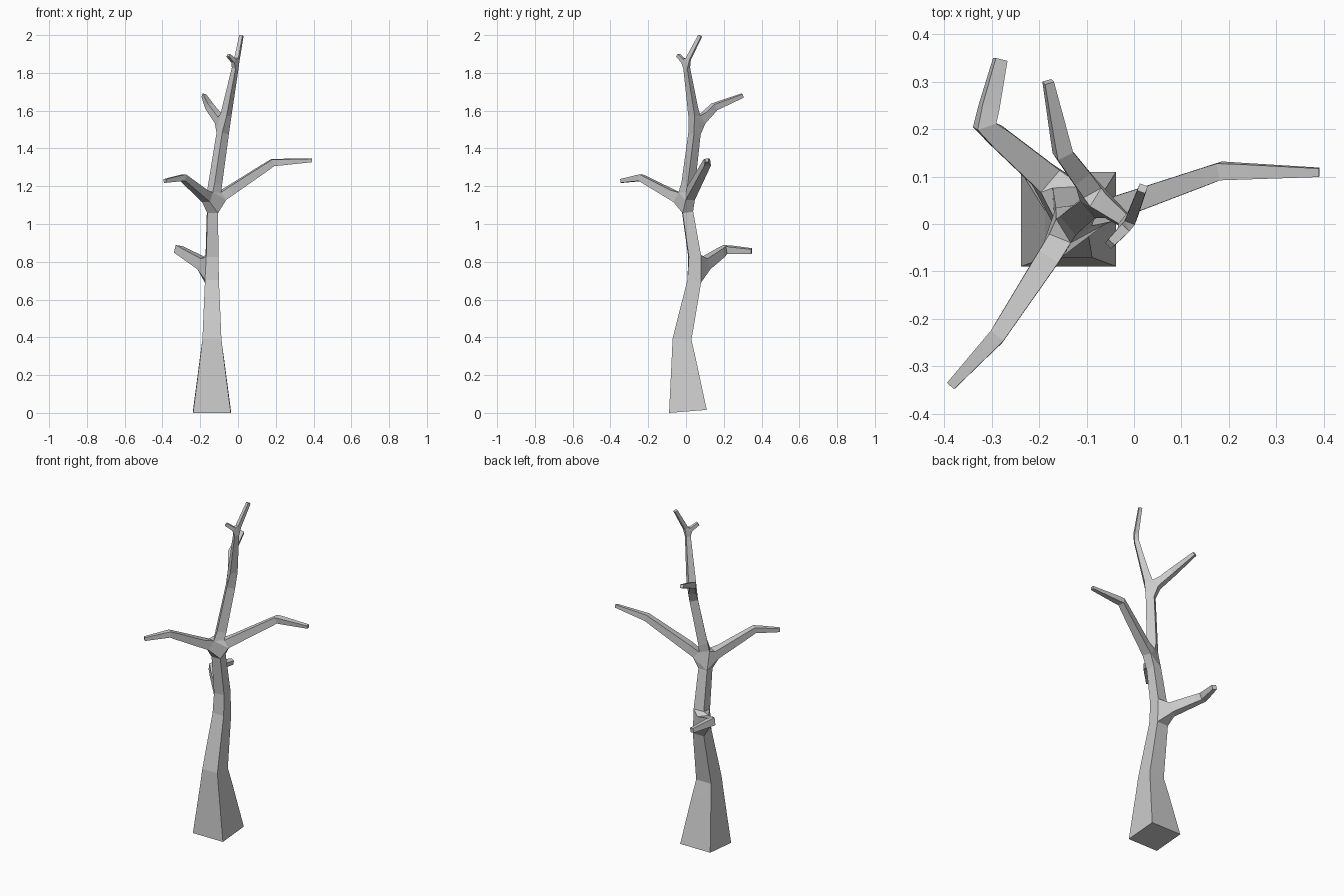
import bpy

if "Cube" in bpy.data.objects:
    bpy.data.objects.remove(bpy.data.objects["Cube"])

verts, edges, radii = [], [], []

def limb(start, points):
    """Add a chain of (x, y, z, radius) nodes after node index start; return their indices."""
    ids, prev = [], start
    for x, y, z, r in points:
        verts.append((x, y, z))
        radii.append(r)
        i = len(verts) - 1
        if prev is not None:
            edges.append((prev, i))
        ids.append(i)
        prev = i
    return ids

# Trunk: foot, bend, low fork, main fork, upper fork, crown fork, top tip
trunk = limb(None, [
    (-0.138, 0.01, 0.008, 0.10),
    (-0.138, -0.021, 0.39, 0.05),
    (-0.138, 0.057, 0.76, 0.034),
    (-0.135, 0.0, 1.115, 0.027),
    (-0.075, 0.05, 1.52, 0.023),
    (-0.010, 0.0, 1.85, 0.012),
    (0.018, 0.075, 1.997, 0.009),
])
low_fork, main_fork, upper_fork, crown_fork = trunk[2:6]

# Branches, each with one elbow
limb(low_fork, [(-0.315, 0.208, 0.865, 0.021), (-0.282, 0.347, 0.856, 0.013)])
limb(main_fork, [(0.183, 0.112, 1.325, 0.018), (0.391, 0.109, 1.337, 0.009)])
limb(main_fork, [(-0.29, -0.238, 1.245, 0.017), (-0.386, -0.341, 1.228, 0.010)])
limb(upper_fork, [(-0.150, 0.150, 1.62, 0.018), (-0.181, 0.300, 1.68, 0.010)])
# Short crown twig
limb(crown_fork, [(-0.051, -0.042, 1.893, 0.009)])

mesh = bpy.data.meshes.new("bare_tree")
mesh.from_pydata(verts, edges, [])
tree = bpy.data.objects.new("bare_tree", mesh)
bpy.context.collection.objects.link(tree)

# Square-section skin around the skeleton
skin = tree.modifiers.new("Skin", 'SKIN')
skin.use_smooth_shade = False
skin.branch_smoothing = 0
for i, (sv, r) in enumerate(zip(mesh.skin_vertices[0].data, radii)):
    sv.radius = (r, r)
    sv.use_root = (i == 0)
